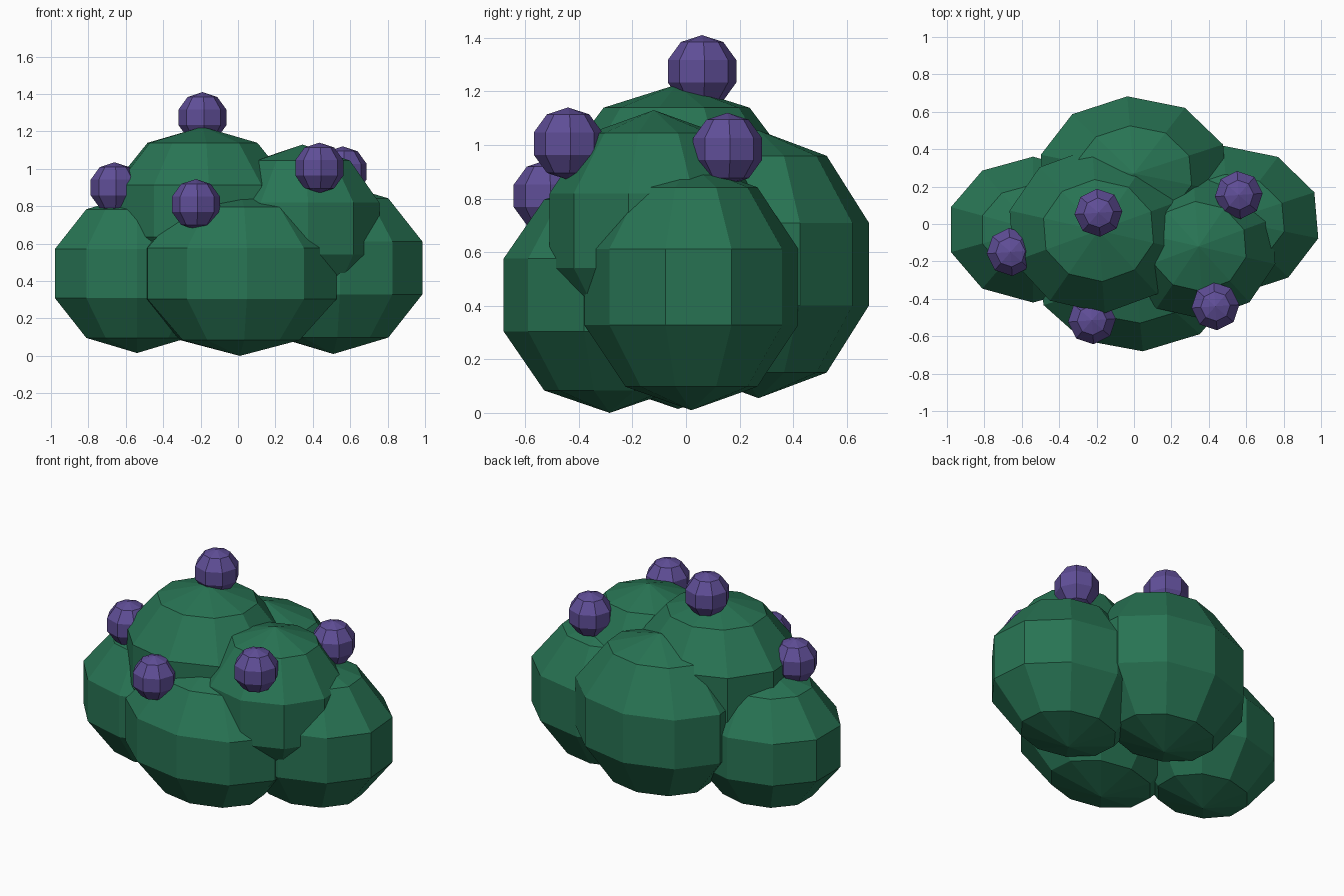
import bpy
import bmesh
from math import radians
from mathutils import Matrix

default = bpy.data.objects.get("Cube")
if default:
    bpy.data.objects.remove(default, do_unlink=True)


def make_material(name, rgb):
    mat = bpy.data.materials.new(name)
    mat.use_nodes = True
    colour = (*rgb, 1.0)
    mat.diffuse_color = colour
    bsdf = mat.node_tree.nodes["Principled BSDF"]
    bsdf.inputs["Base Color"].default_value = colour
    bsdf.inputs["Roughness"].default_value = 0.9
    return mat


def add_ball(name, centre, radii, segments, turn, mat):
    """Flat-faced five-band ball, turned about z, then stretched."""
    bm = bmesh.new()
    bmesh.ops.create_uvsphere(bm, u_segments=segments, v_segments=5, radius=1.0)
    bm.transform(Matrix.Diagonal((*radii, 1.0)) @ Matrix.Rotation(radians(turn), 4, "Z"))
    mesh = bpy.data.meshes.new(name)
    bm.to_mesh(mesh)
    bm.free()
    mesh.materials.append(mat)
    obj = bpy.data.objects.new(name, mesh)
    obj.location = centre
    bpy.context.collection.objects.link(obj)
    return obj


leaf_green = make_material("leaf green", (0.021, 0.175, 0.088))
berry_purple = make_material("berry purple", (0.115, 0.076, 0.31))

# Leafy lobes: name, centre, radii, turn
lobes = [
    ("front_lobe", (0.01, -0.285, 0.44), (0.56, 0.417, 0.44), 4),
    ("back_lobe", (0.0, 0.27, 0.555), (0.54, 0.435, 0.5), 4),
    ("left_lobe", (0.51, 0.02, 0.47), (0.515, 0.42, 0.46), 4),
    ("right_lobe", (-0.54, -0.03, 0.44), (0.485, 0.41, 0.425), 0),
    ("crown_lobe", (-0.19, -0.035, 0.775), (0.515, 0.465, 0.45), 4),
    ("upper_left_lobe", (0.345, -0.12, 0.68), (0.445, 0.41, 0.45), 4),
]
for name, centre, radii, turn in lobes:
    add_ball(name, centre, radii, 10, turn, leaf_green)

# Berries sitting on the lobes
berries = [
    ("top_berry", (-0.19, 0.06, 1.275)),
    ("front_berry", (-0.225, -0.515, 0.81)),
    ("front_left_berry", (0.435, -0.44, 1.005)),
    ("left_berry", (0.56, 0.155, 0.985)),
    ("right_berry", (-0.66, -0.15, 0.9)),
]
for name, centre in berries:
    add_ball(name, centre, (0.135, 0.135, 0.135), 8, 4, berry_purple)
